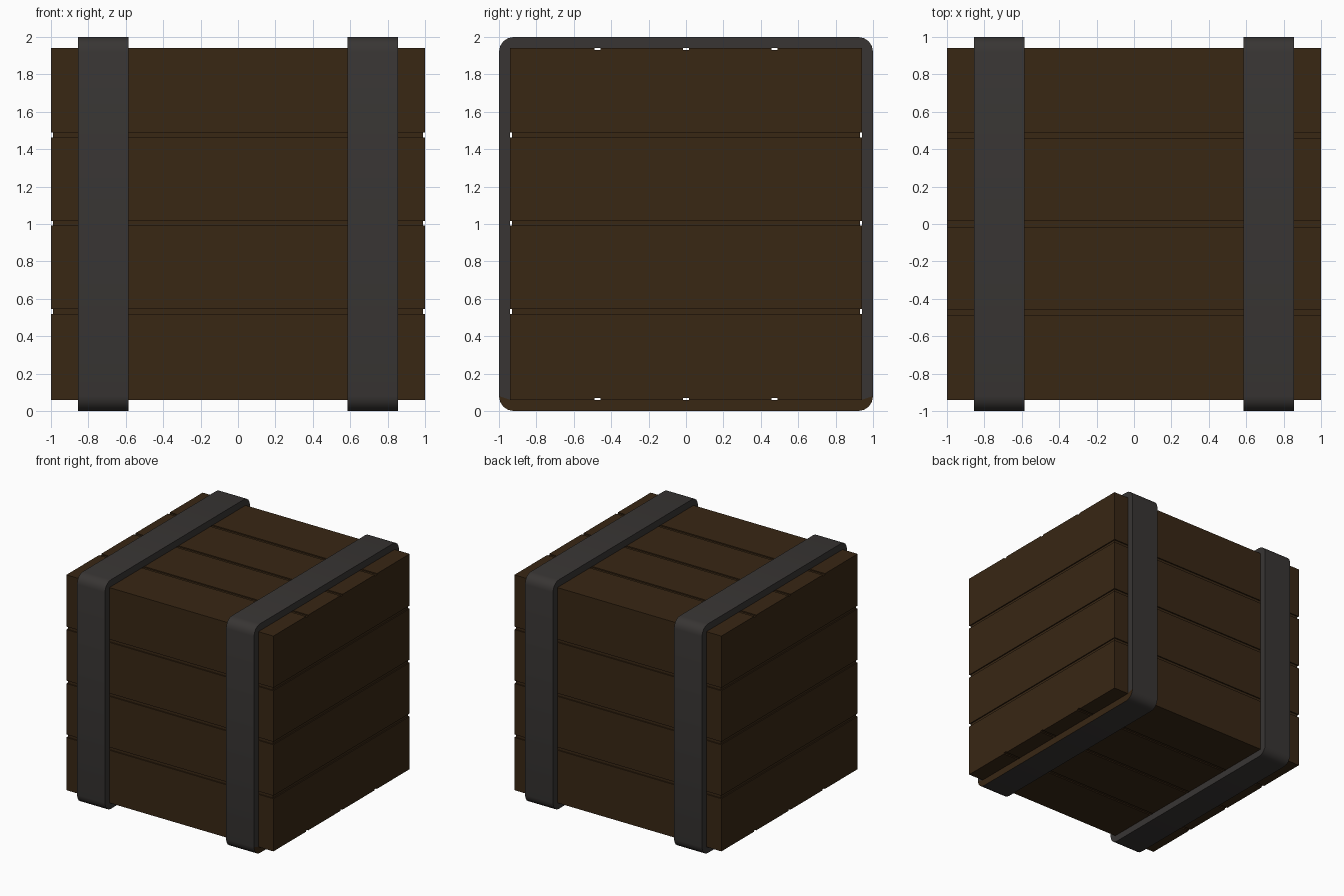
import bpy, bmesh, math
from mathutils import Vector

if "Cube" in bpy.data.objects:
    bpy.data.objects.remove(bpy.data.objects["Cube"])


def material(name, rgb):
    m = bpy.data.materials.new(name)
    m.diffuse_color = (*rgb, 1)
    m.use_nodes = True
    m.node_tree.nodes["Principled BSDF"].inputs["Base Color"].default_value = m.diffuse_color
    return m


WOOD = material("dark_wood", (0.040, 0.020, 0.007))
IRON = material("dark_iron", (0.040, 0.036, 0.034))


def add_box(bm, center, size):
    verts = bmesh.ops.create_cube(bm, size=1)["verts"]
    for v in verts:
        v.co = Vector(a * s + c for a, s, c in zip(v.co, size, center))


def to_object(bm, name, *mats):
    bmesh.ops.recalc_face_normals(bm, faces=bm.faces[:])
    me = bpy.data.meshes.new(name)
    bm.to_mesh(me)
    bm.free()
    ob = bpy.data.objects.new(name, me)
    bpy.context.collection.objects.link(ob)
    for m in mats:
        me.materials.append(m)
    return ob


HALF, DEPTH = 0.94, 0.01

# wooden crate body
bm = bmesh.new()
add_box(bm, (0, 0, 1), (2, 2 * HALF, 2 * HALF))
body = to_object(bm, "crate_body", WOOD)

# grooves between the planks: bands round the walls, strips on lid and base
bm = bmesh.new()
for k in (-1, 0, 1):
    z = 1.004 + k * 0.471
    for s in (-1, 1):
        add_box(bm, (0, s * (HALF + 0.1 - DEPTH), z), (2.4, 0.2, 0.026))
        add_box(bm, (s * (1.1 - DEPTH), 0, z), (0.2, 2.3, 0.026))
        add_box(bm, (0, k * 0.474, 1 + s * (HALF + 0.1 - DEPTH)), (2.4, 0.032, 0.2))
cutter = to_object(bm, "groove_cutter", WOOD)
cutter.hide_render = True
cutter.hide_set(True)
mod = body.modifiers.new("plank_grooves", 'BOOLEAN')
mod.operation, mod.solver, mod.object, mod.use_self = 'DIFFERENCE', 'EXACT', cutter, True


# iron straps: rounded rings around the body
def strap(name, cx, wooden_edge):
    r, segs, w = 0.08, 4, 0.135
    bm = bmesh.new()
    rings = []
    for x in (cx - w, cx + w):
        outer, inner = [], []
        for q, (sy, sz) in enumerate(((1, 1), (-1, 1), (-1, -1), (1, -1))):
            for i in range(segs + 1):
                a = math.pi / 2 * (q + i / segs)
                outer.append(bm.verts.new((x, sy * (1 - r) + r * math.cos(a),
                                           1 + sz * (1 - r) + r * math.sin(a))))
                # inner edge hugs the square body
                inner.append(bm.verts.new((x, sy * HALF, 1 + sz * HALF)))
        rings.append((outer, inner))
    (o0, i0), (o1, i1) = rings
    n = len(o0)
    for k in range(n):
        j = (k + 1) % n
        bm.faces.new((o0[k], o0[j], o1[j], o1[k]))
        corner = k % (segs + 1) < segs
        for o, i in rings:
            f = bm.faces.new((o[k], o[j], i[j]) if corner else (o[k], o[j], i[j], i[k]))
            # the right strap shows a wooden edge along its base
            if wooden_edge and o is o1 and 2 * (segs + 1) <= k < 4 * (segs + 1) - 1:
                f.material_index = 1
        if not corner:
            bm.faces.new((i0[k], i0[j], i1[j], i1[k]))
    bmesh.ops.remove_doubles(bm, verts=bm.verts[:], dist=1e-5)
    ob = to_object(bm, name, IRON, WOOD)
    bpy.ops.object.select_all(action='DESELECT')
    ob.select_set(True)
    bpy.context.view_layer.objects.active = ob
    bpy.ops.object.shade_smooth_by_angle(angle=math.radians(40))


strap("left_strap", -0.72, False)
strap("right_strap", 0.72, True)
